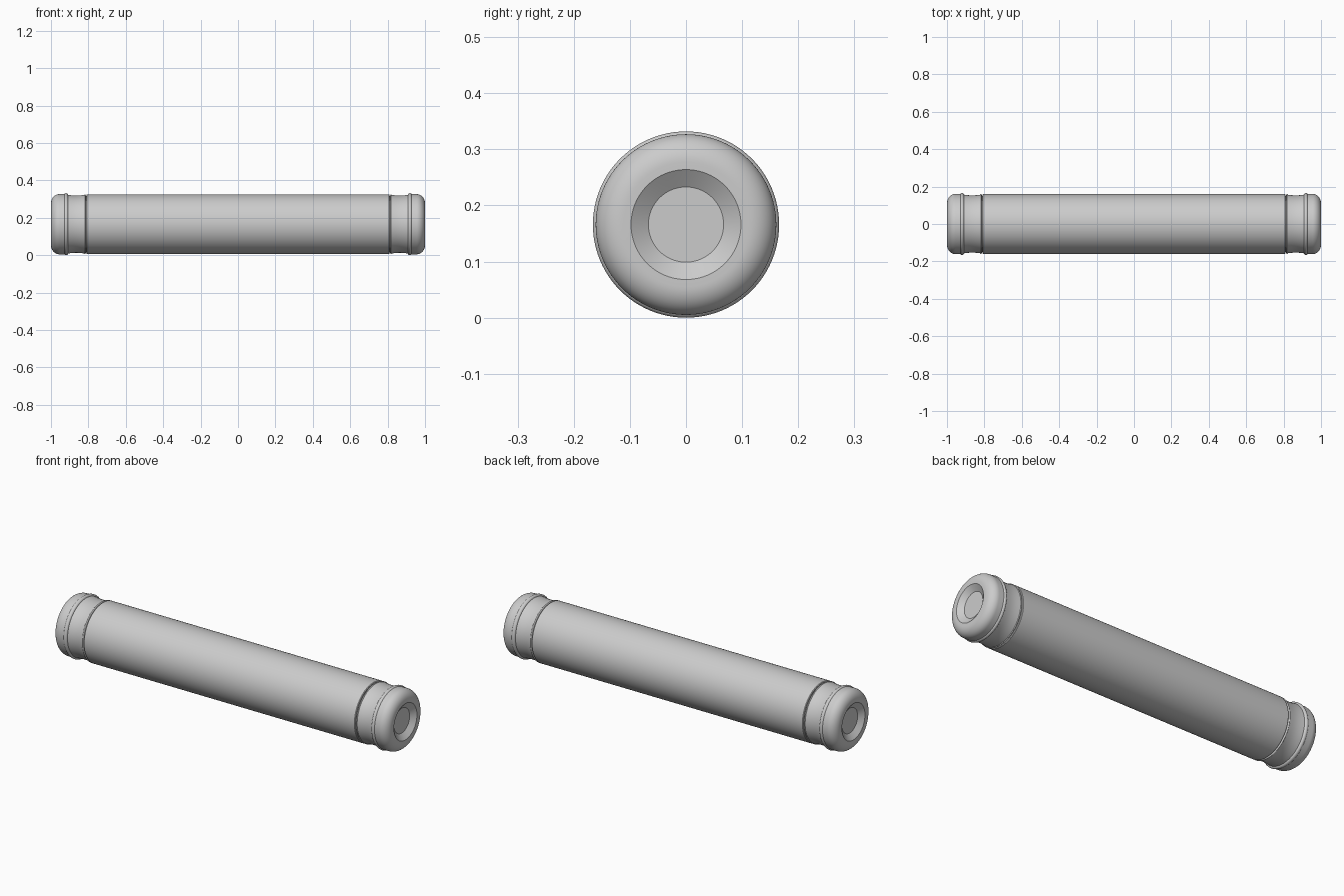
import bpy, math

cube = bpy.data.objects.get("Cube")
if cube:
    bpy.data.objects.remove(cube)

RADIUS = 0.166
SEGMENTS = 96

grey = bpy.data.materials.new("plain grey")
grey.use_nodes = True
colour = (0.6, 0.6, 0.6, 1)
grey.diffuse_color = colour
grey.node_tree.nodes["Principled BSDF"].inputs["Base Color"].default_value = colour


def lathe(name, profile, side=1):
    """Spin (x, radius) points about the long axis; radius 0 closes an end."""
    verts, rings, faces = [], [], []
    for x, r in profile:
        count = SEGMENTS if r > 0 else 1
        rings.append(range(len(verts), len(verts) + count))
        for i in range(count):
            a = math.tau * i / SEGMENTS
            verts.append((side * x, r * math.cos(a), RADIUS + r * math.sin(a)))
    for a, b in zip(rings, rings[1:]):
        for i in range(SEGMENTS):
            j = (i + 1) % SEGMENTS
            quad = [a[i % len(a)], a[j % len(a)], b[j % len(b)], b[i % len(b)]]
            face = list(dict.fromkeys(quad))
            faces.append(face[::-1] if side > 0 else face)
    mesh = bpy.data.meshes.new(name)
    mesh.from_pydata(verts, [], faces)
    mesh.materials.append(grey)
    obj = bpy.data.objects.new(name, mesh)
    bpy.context.collection.objects.link(obj)
    bpy.ops.object.select_all(action='DESELECT')
    obj.select_set(True)
    bpy.context.view_layer.objects.active = obj
    bpy.ops.object.shade_smooth_by_angle(angle=math.radians(32))


def arc(cx, cr, rx, rr, start, end, steps):
    """Points along an elliptical arc, in degrees from the long axis."""
    angles = [math.radians(start + (end - start) * i / steps) for i in range(steps + 1)]
    return [(cx + rx * math.cos(a), cr + rr * math.sin(a)) for a in angles]


# Long tube with softened ends
lathe("main_tube", [(-0.81, 0), (-0.81, 0.157), (-0.807, 0.16),
                    (0.807, 0.16), (0.81, 0.157), (0.81, 0)])

for label, side in (("left", 1), ("right", -1)):
    # Narrow bead set in the groove beside the tube
    lathe(label + "_groove_bead", [(0.808, 0), (0.808, 0.151), (0.813, 0.151)]
          + arc(0.818, 0.154, 0.004, 0.006, 180, 0, 8) + [(0.822, 0)], side)
    # Collar with a shallow waist
    waist = [(0.82 + 0.09 * t / 10, 0.157 - 0.004 * math.sin(math.pi * t / 10))
             for t in range(11)]
    lathe(label + "_collar", [(0.82, 0)] + waist + [(0.91, 0)], side)
    # Raised ring between collar and cap
    lathe(label + "_ring", [(0.908, 0)] + arc(0.919, 0.155, 0.011, 0.011, 180, 0, 12)
          + [(0.93, 0)], side)
    # Rounded cap with a sloped recess and a flat centre
    lathe(label + "_cap", [(0.92, 0), (0.92, 0.161)]
          + arc(0.955, 0.111, 0.045, 0.05, 90, 0, 14)
          + [(1.0, 0.098), (0.997, 0.094), (0.978, 0.067), (0.978, 0)], side)
